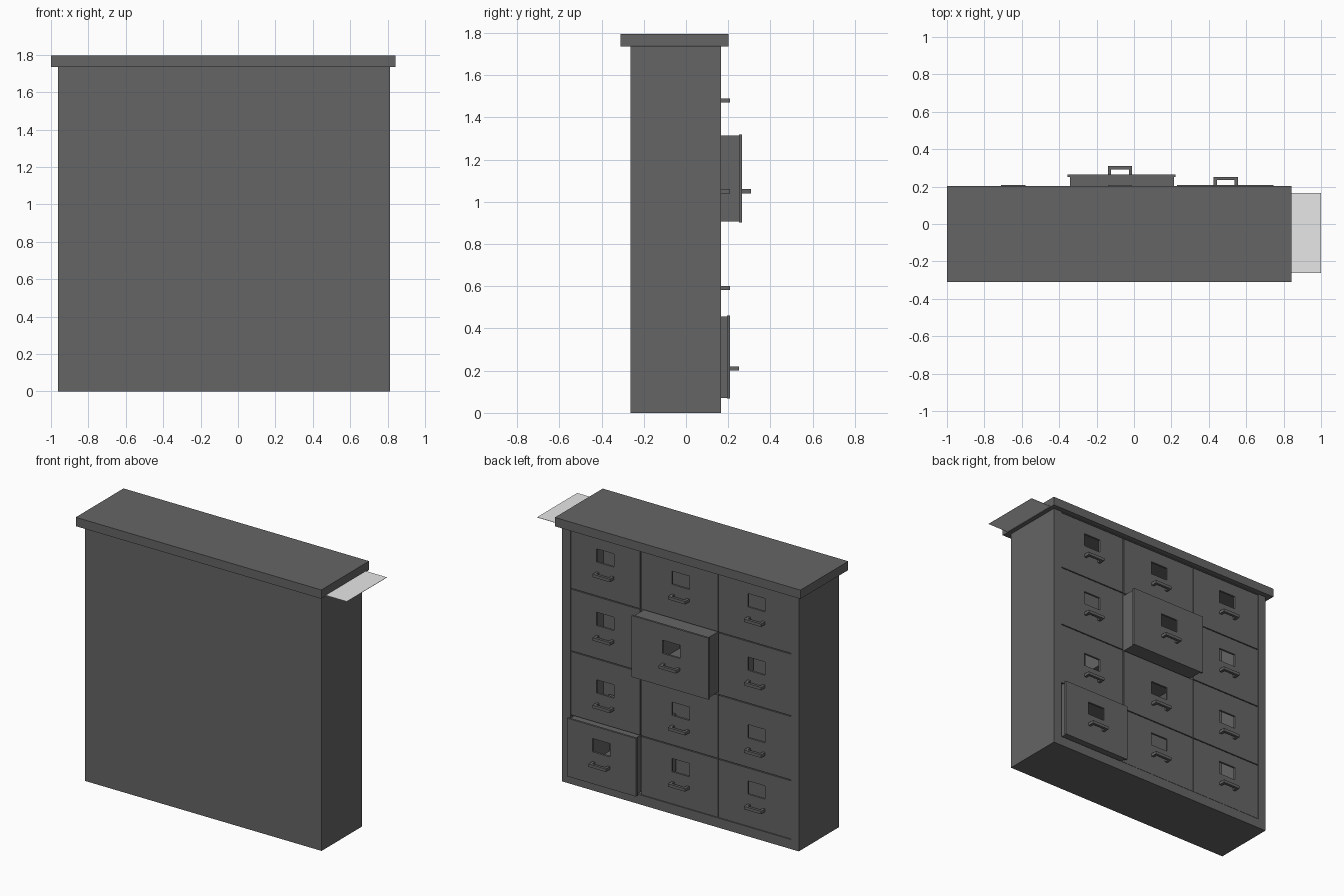
import bpy, bmesh

if "Cube" in bpy.data.objects:
    bpy.data.objects.remove(bpy.data.objects["Cube"])


def material(name, rgb):
    m = bpy.data.materials.new(name)
    m.diffuse_color = (*rgb, 1)
    m.use_nodes = True
    m.node_tree.nodes["Principled BSDF"].inputs["Base Color"].default_value = m.diffuse_color
    return m


STEEL = material("dark grey steel", (0.13, 0.13, 0.13))
PALE = material("pale grey", (0.8, 0.8, 0.8))


def finish(bm, name, mat):
    bmesh.ops.recalc_face_normals(bm, faces=bm.faces)
    me = bpy.data.meshes.new(name)
    bm.to_mesh(me)
    bm.free()
    me.materials.append(mat)
    ob = bpy.data.objects.new(name, me)
    bpy.context.collection.objects.link(ob)
    return ob


def loft(name, rects, closed=False, mat=STEEL):
    """Join upright rectangles (x0, x1, z0, z1, y); cap the ends or close the loop."""
    bm = bmesh.new()
    rings = [[bm.verts.new(p) for p in ((a, y, c), (b, y, c), (b, y, d), (a, y, d))]
             for a, b, c, d, y in rects]
    pairs = list(zip(rings, rings[1:]))
    if closed:
        pairs.append((rings[-1], rings[0]))
    else:
        bm.faces.new(rings[0])
        bm.faces.new(rings[-1])
    for r, s in pairs:
        for i in range(4):
            j = (i + 1) % 4
            bm.faces.new((r[i], r[j], s[j], s[i]))
    return finish(bm, name, mat)


def handle(name, cx, y, z):
    """U-shaped pull, a flat profile extruded upwards."""
    w, t, d = 0.065, 0.018, 0.044
    pts = [(-w, 0), (-w, d), (w, d), (w, 0), (w - t, 0), (w - t, d - t), (t - w, d - t), (t - w, 0)]
    bm = bmesh.new()
    f = bm.faces.new([bm.verts.new((cx + px, y + py, z - 0.01)) for px, py in pts])
    ext = bmesh.ops.extrude_face_region(bm, geom=[f])
    bmesh.ops.translate(bm, vec=(0, 0, 0.02),
                        verts=[v for v in ext["geom"] if isinstance(v, bmesh.types.BMVert)])
    finish(bm, name, STEEL)


# Hollow carcass with a framed opening at the back (+y)
FACE = 0.167
body = (-0.963, 0.812, 0, 1.735)
opening = (-0.905, 0.75, 0.065, 1.73)
cavity = (-0.945, 0.794, 0.05, 1.73)
loft("carcass", [(*body, -0.264), (*body, FACE), (*opening, FACE),
                 (*opening, 0.147), (*cavity, 0.147), (*cavity, -0.25)])

# Overhanging top and the thin sheet sticking out beneath it
slab = (-1.0, 0.842, 1.735, 1.795)
loft("top_slab", [(*slab, -0.31), (*slab, 0.202)])
sheet = (-0.775, 1.0, 1.739, 1.741)
loft("thin_sheet", [(*sheet, -0.263), (*sheet, FACE)], mat=PALE)

# Drawers: three columns by four rows, two of them pulled out
columns = [(-0.905, -0.358, -0.645), (-0.358, 0.226, -0.075), (0.226, 0.75, 0.49)]
rows = [(0.065, 0.465, 0.21), (0.465, 0.9, 0.592), (0.9, 1.323, 1.05), (1.323, 1.73, 1.48)]
pulled = {(1, 2): 0.1, (2, 0): 0.043}
GAP = 0.003

for c, (x0, x1, hx) in enumerate(columns):
    for r, (z0, z1, hz) in enumerate(rows):
        out = pulled.get((c, r), 0)
        y1 = FACE - 0.002 + out
        y0 = y1 - 0.014
        tag = f"{c + 1}_{r + 1}"
        edge = (x0 + GAP, x1 - GAP, z0 + GAP, z1 - GAP)
        window = (hx - 0.065, hx + 0.065, hz + 0.075, hz + 0.165)
        loft("drawer_front_" + tag,
             [(*edge, y1), (*edge, y0), (*window, y0), (*window, y1)], closed=True)
        handle("drawer_handle_" + tag, hx, y1, hz)
        if out:
            # Box behind a pulled drawer
            a, b, lo, hi = x0 + 0.015, x1 - 0.012, z0 + 0.006, z1 - 0.008
            t = 0.008
            outer, inner = (a, b, lo, hi), (a + t, b - t, lo + t, hi - t)
            loft("drawer_box_" + tag,
                 [(*outer, -0.235), (*outer, y0), (*inner, y0), (*inner, -0.225)])
